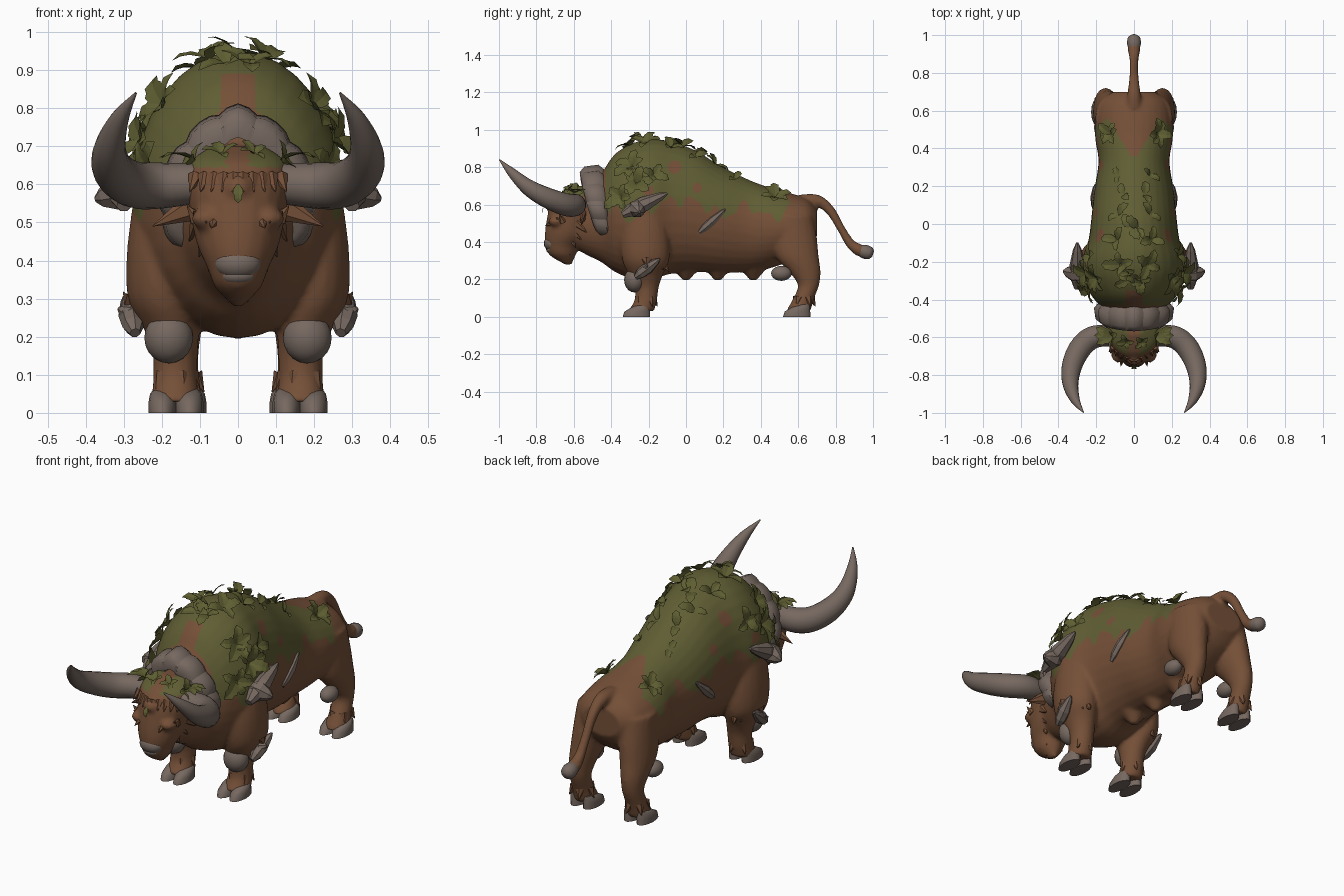
import bpy, bmesh, math, random
from mathutils import Vector, Matrix
from mathutils.bvhtree import BVHTree

random.seed(4)
cube = bpy.data.objects.get("Cube")
if cube:
    bpy.data.objects.remove(cube)


def material(name, rgb):
    m = bpy.data.materials.new(name)
    m.use_nodes = True
    m.diffuse_color = (*rgb, 1)
    m.node_tree.nodes["Principled BSDF"].inputs["Base Color"].default_value = (*rgb, 1)
    return m


HIDE = material("brown hide", (0.178, 0.08, 0.039))
HORN = material("grey horn", (0.18, 0.139, 0.117))
MOSS = material("green moss", (0.117, 0.112, 0.034))
LEAF = material("leaf green", (0.112, 0.112, 0.032))


def finish(bm, name, *mats, smooth=True):
    bmesh.ops.recalc_face_normals(bm, faces=bm.faces)
    mesh = bpy.data.meshes.new(name)
    bm.to_mesh(mesh)
    bm.free()
    ob = bpy.data.objects.new(name, mesh)
    bpy.context.collection.objects.link(ob)
    for m in mats:
        mesh.materials.append(m)
    if smooth:
        shade(ob)
    return ob


def shade(ob):
    bpy.ops.object.select_all(action="DESELECT")
    bpy.context.view_layer.objects.active = ob
    ob.select_set(True)
    bpy.ops.object.shade_smooth_by_angle(angle=math.radians(50))


def spline(rows, steps=4):
    """Smooth a list of equal-length rows with a Catmull-Rom curve."""
    p = [Vector(r) for r in rows]
    out = []
    for i in range(len(p) - 1):
        a, b, c, d = p[max(i - 1, 0)], p[i], p[i + 1], p[min(i + 2, len(p) - 1)]
        for k in range(steps):
            t = k / steps
            out.append(b + (c - a) * (t / 2) + (a * 2 - b * 5 + c * 4 - d) * (t * t / 2)
                       + (b * 3 - a - c * 3 + d) * (t ** 3 / 2))
    return out + [p[-1]]


def skin(bm, rings):
    vs = [[bm.verts.new(v) for v in ring] for ring in rings]
    n = len(vs[0])
    for a, b in zip(vs, vs[1:]):
        for i in range(n):
            bm.faces.new((a[i], a[(i + 1) % n], b[(i + 1) % n], b[i]))
    bm.faces.new(vs[0])
    bm.faces.new(vs[-1])


def circle(n):
    return [(math.cos(math.tau * i / n), math.sin(math.tau * i / n)) for i in range(n)]


def column(bm, rows, side=1, n=20):
    """Upright loft; rows are z, x, y, x radius, y radius."""
    skin(bm, [[(side * (x + rx * c), y + ry * s, z) for c, s in circle(n)] for z, x, y, rx, ry in rows])


def tube(bm, rows, n=14):
    """Loft round rings along a path; rows are x, y, z, radius."""
    pts = [Vector(r[:3]) for r in rows]
    rings = []
    for i, r in enumerate(rows):
        t = pts[min(i + 1, len(pts) - 1)] - pts[max(i - 1, 0)]
        q = t.to_track_quat("Z", "X")
        rings.append([pts[i] + q @ Vector((c, s, 0)) * max(r[3], 0.002) for c, s in circle(n)])
    skin(bm, rings)


def ball(bm, at, size):
    bmesh.ops.create_uvsphere(bm, u_segments=16, v_segments=10, radius=1,
                              matrix=Matrix.Translation(at) @ Matrix.Diagonal((*size, 1)))


def spike(bm, base, tip, r, r2=0.001, flat=1.0, n=6):
    base, tip = Vector(base), Vector(tip)
    rot = (tip - base).to_track_quat("Z", "Y").to_matrix().to_4x4()
    bmesh.ops.create_cone(bm, cap_ends=True, segments=n, radius1=r, radius2=r2, depth=(tip - base).length,
                          matrix=Matrix.Translation((base + tip) / 2) @ rot @ Matrix.Diagonal((flat, 1, 1, 1)))


def shard(bm, base, tip, r):
    """A chipped, lens-shaped piece of horn."""
    base, tip = Vector(base), Vector(tip)
    tube(bm, [(*base.lerp(tip, t), r * w) for t, w in ((0, .45), (.2, .9), (.5, 1), (.85, .55), (1, .15))], 7)


# Body, head, legs and tail, fused into one skin
TORSO = [(-.62, .63, .38, .1), (-.53, .67, .33, .13), (-.45, .77, .29, .165), (-.38, .87, .24, .225),
         (-.28, .93, .2, .272), (-.18, .95, .2, .272), (-.08, .935, .23, .24), (.05, .89, .24, .224),
         (.18, .81, .235, .21), (.33, .735, .24, .188), (.45, .69, .26, .205), (.56, .66, .3, .205),
         (.65, .63, .36, .175), (.7, .58, .43, .11)]
HEAD = [(.7, 0, -.54, .07, .05), (.66, 0, -.57, .125, .11), (.6, 0, -.58, .138, .145), (.52, 0, -.6, .125, .145),
        (.44, 0, -.63, .107, .125), (.38, 0, -.66, .08, .09), (.33, 0, -.66, .06, .07), (.28, 0, -.63, .012, .02)]
FRONT_LEG = [(.56, .19, -.22, .085, .11), (.42, .2, -.22, .092, .13), (.3, .197, -.215, .092, .125),
             (.22, .175, -.215, .072, .09), (.16, .165, -.21, .06, .065), (.09, .165, -.215, .058, .06),
             (.03, .165, -.24, .064, .07)]
HIND_LEG = [(.54, .115, .56, .088, .12), (.42, .13, .575, .082, .125), (.32, .142, .595, .075, .115),
            (.24, .15, .635, .06, .085), (.17, .152, .655, .05, .057), (.1, .155, .63, .052, .056),
            (.03, .155, .6, .06, .066)]
TAIL = [(0, .62, .61, .045), (0, .7, .62, .034), (0, .77, .57, .026), (0, .83, .47, .022),
        (0, .88, .39, .026), (0, .93, .355, .034), (0, .96, .35, .028)]

bm = bmesh.new()
skin(bm, [[(w * c, y, (t + b) / 2 + (t - b) / 2 * s) for c, s in circle(32)] for y, t, b, w in spline(TORSO)])
column(bm, spline(HEAD))
tube(bm, spline(TAIL))
ball(bm, (0, -.7, .59), (.045, .05, .04))
for y in (0, .17, .36):
    spike(bm, (0, y, .3), (0, y, .193), .11, .015, n=12)
for s in (-1, 1):
    column(bm, spline(FRONT_LEG), s)
    column(bm, spline(HIND_LEG), s)
    ball(bm, (s * .08, -.69, .51), (.042, .045, .03))
body = finish(bm, "body", HIDE)
remesh = body.modifiers.new("fuse", "REMESH")
remesh.mode = "VOXEL"
remesh.voxel_size = 0.01
soften = body.modifiers.new("soften", "SMOOTH")
soften.iterations = 5
mesh = bpy.data.meshes.new_from_object(body.evaluated_get(bpy.context.evaluated_depsgraph_get()))
body.modifiers.clear()
body.data = mesh
mesh.materials.clear()
mesh.materials.append(HIDE)
mesh.materials.append(MOSS)

# Moss on the back and brow, with a ragged lower edge and bare patches
EDGE = [(-.45, .6), (-.3, .52), (-.1, .62), (.05, .62), (.2, .54), (.33, .6), (.47, .52), (.58, .6)]


def mossy(p):
    if p.y < -.5:
        return p.z > .645 and abs(p.x) > .03 and p.y < -.54
    if not -.43 < p.y < .56:
        return False
    for (a, za), (b, zb) in zip(EDGE, EDGE[1:]):
        if a <= p.y <= b:
            edge = za + (zb - za) * (p.y - a) / (b - a)
    edge += .025 * math.sin(p.y * 47) + .012 * math.sin(p.y * 83 + 1)
    bare = abs(p.x) < .045 and p.y < -.3 and p.z < .89
    bare |= p.y > .36 and abs(p.x) < (p.y - .33) * .6
    bare |= any((p.y - y) ** 2 + (p.z - z) ** 2 < r * r for y, z, r in ((-.06, .8, .035), (.06, .69, .025), (-.2, .67, .03)))
    return p.z > edge and not bare


for f in mesh.polygons:
    f.material_index = int(mossy(f.center))
shade(body)
skin_tree = BVHTree.FromPolygons([v.co for v in mesh.vertices], [tuple(f.vertices) for f in mesh.polygons])

# Horns, hooves, knee pads and loose horn shards
HORNS = [(.08, -.6, .605, .05), (.2, -.595, .597, .06), (.275, -.645, .6, .061), (.325, -.74, .635, .055),
         (.337, -.84, .69, .043), (.312, -.93, .77, .025), (.268, -.997, .84, .003)]
TOE = [(0, 0, .036, .075), (.028, .004, .036, .07), (.05, .022, .032, .05), (.065, .04, .02, .03)]
for s, side in ((1, "left"), (-1, "right")):
    bm = bmesh.new()
    tube(bm, spline([(s * x, y, z, r) for x, y, z, r in HORNS], 5), 18)
    finish(bm, side + "_horn", HORN)
    for part, x, y in (("front", .163, -.265), ("hind", .155, .592)):
        bm = bmesh.new()
        for dx in (-.036, .036):
            column(bm, [(z, x + dx, y + cy, rx, ry) for z, cy, rx, ry in TOE], s, 14)
        finish(bm, f"{side}_{part}_hoof", HORN)
    bm = bmesh.new()
    ball(bm, (s * .182, -.275, .197), (.064, .056, .067))
    ball(bm, (s * .172, .51, .232), (.04, .055, .04))
    finish(bm, side + "_knee_pads", HORN)
    bm = bmesh.new()
    shard(bm, (s * .27, -.27, .21), (s * .295, -.14, .31), .032)
    shard(bm, (s * .26, -.22, .25), (s * .315, -.21, .275), .025)
    shard(bm, (s * .3, -.34, .545), (s * .3, -.1, .66), .042)
    shard(bm, (s * .26, -.27, .59), (s * .375, -.25, .56), .048)
    shard(bm, (s * .205, .07, .45), (s * .205, .21, .575), .026)
    finish(bm, side + "_shards", HORN, smooth=False)

# Segmented neck collar
bm = bmesh.new()
for k in range(-4, 5):
    rings = []
    for da, puff in ((-.52, 0), (-.28, .01), (0, .013), (.28, .01), (.52, 0)):
        a = k + da
        t = math.radians(a * 29)
        u = abs(a) / 4.5
        y, w = -.5 + .07 * u * u, .062 - .022 * u
        rx, rz = .195 + puff, .195 + puff + .04 * max(0, 1 - abs(a) / 2)
        rings.append([(rx * q * math.sin(t), y + w * e, .56 + rz * q * math.cos(t))
                      for e, q in ((-1, .66), (-1.1, .86), (-.7, .98), (.5, 1.02), (1, .92), (1, .66))])
    skin(bm, rings)
finish(bm, "neck_collar", HORN)

# Nose
bm = bmesh.new()
ball(bm, (0, -.715, .392), (.062, .045, .042))
ball(bm, (0, -.712, .36), (.048, .036, .025))
finish(bm, "nose", HORN)

# Tail tip
bm = bmesh.new()
tube(bm, spline([(0, .93, .355, .03), (0, .955, .348, .037), (0, .985, .34, .033), (0, 1, .335, .015)]))
finish(bm, "tail_tip", HORN)

# Ears and tufts of fur on the brow, jaw, elbows and fetlocks
bm = bmesh.new()
for s in (-1, 1):
    spike(bm, (s * .1, -.55, .55), (s * .225, -.56, .49), .045, flat=.5)
    for i in range(5):
        spike(bm, (s * (.02 + .02 * i), -.66 + .02 * i, .36 + .035 * i), (s * (.025 + .026 * i), -.65 + .03 * i, .29 + .04 * i), .028)
        spike(bm, (s * (.06 + .012 * i), -.7 + .01 * i, .51), (s * (.07 + .016 * i), -.755 + .02 * i, .485 + .015 * i), .022)
        spike(bm, (s * (.01 + .025 * i), -.71 + .015 * i, .62), (s * (.015 + .028 * i), -.745 + .015 * i, .58), .022)
        spike(bm, (s * (.2 + .02 * i), -.13 - .02 * i, .3), (s * (.21 + .022 * i), -.09 - .03 * i, .24 + .01 * i), .03)
        for x, y in ((.165, -.215), (.155, .63)):
            t = i * 1.25 + .6
            c, d = math.cos(t), math.sin(t)
            spike(bm, (s * (x + .04 * c), y + .04 * d, .1), (s * (x + .066 * c), y + .065 * d, .055), .024)
finish(bm, "fur_tufts", HIDE, smooth=False)


def leaf(bm, base, out, normal, length, width):
    """A pointed leaf with a folded rib that lifts off the surface."""
    out, side = out.normalized(), out.cross(normal).normalized()
    rib, left, right = [], [], []
    for t, w in ((0, .3), (.25, .85), (.45, 1), (.55, .75), (.75, .8), (1, .02)):
        c = base + out * (length * t) + normal * (length * .25 * math.sin(t * 2.4))
        rib.append(bm.verts.new(c))
        for sgn, row in ((1, left), (-1, right)):
            row.append(bm.verts.new(c + side * (sgn * w * width) + normal * (.2 * w * width)))
    for i in range(5):
        bm.faces.new((rib[i], rib[i + 1], left[i + 1], left[i]))
        bm.faces.new((right[i], right[i + 1], rib[i + 1], rib[i]))


# Leaf rosettes along the back, shoulders, hips and brow: position, count, length
ROSETTES = [((.27, -.27, .72), 6, .1), ((.24, -.35, .64), 5, .1), ((.22, -.3, .82), 6, .1), ((.24, -.17, .76), 4, .09),
            ((.08, -.22, .95), 4, .09), ((.1, -.08, .92), 3, .08), ((.1, .06, .88), 2, .08), ((.06, .16, .82), 2, .08),
            ((.1, .27, .76), 2, .07), ((.14, .48, .66), 6, .08), ((.12, -.6, .66), 4, .06), ((.04, -.62, .67), 4, .05),
            ((.02, -.02, .92), 2, .08), ((.03, -.3, .93), 3, .08)]
bm = bmesh.new()
for s in (-1, 1):
    for (x, y, z), count, size in ROSETTES:
        at, nor, _, _ = skin_tree.find_nearest(Vector((s * x, y, z)))
        across = nor.cross(Vector((0, 1, 0))).normalized()
        along = across.cross(nor)
        turn = random.uniform(0, 6)
        for i in range(count):
            a = turn + math.tau * i / count + random.uniform(-.3, .3)
            out = across * math.cos(a) + along * math.sin(a) + nor * random.uniform(-.1, .3)
            k = random.uniform(.75, 1.1) * size
            leaf(bm, at - nor * .004, out, nor, k, k * .32)
    for dy in (-.5, 0, .45):
        leaf(bm, Vector((s * .11, -.59, .66)), Vector((s, dy, -.08)), Vector((0, 0, 1)), .1, .026)
leaf(bm, Vector((0, -.25, .94)), Vector((-.8, -.2, .3)), Vector((0, 0, 1)), .09, .018)
leaf(bm, Vector((0, -.75, .6)), Vector((0, -.1, -1)), Vector((0, -1, 0)), .05, .014)
finish(bm, "leaves", LEAF, smooth=False)
